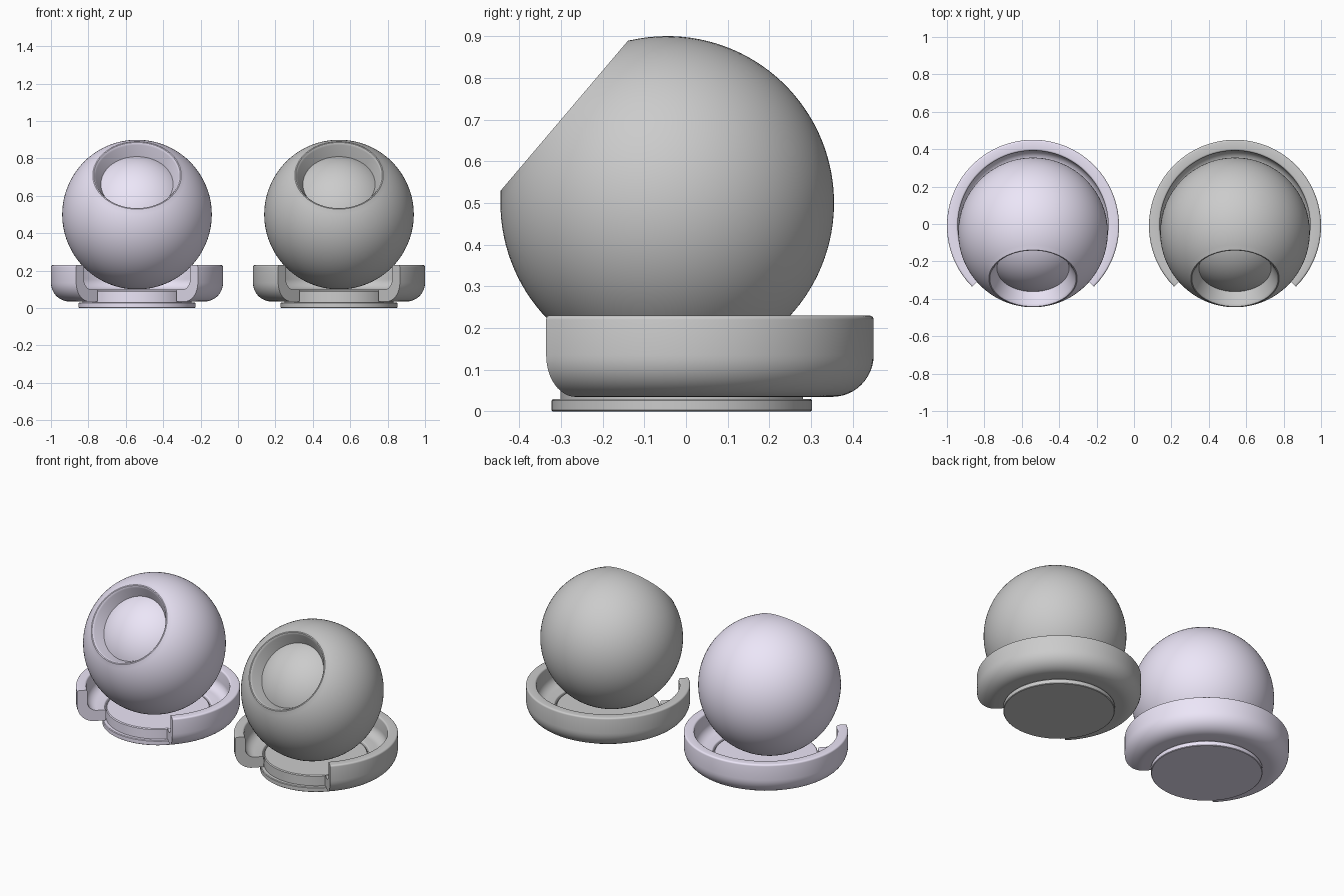
import bpy, bmesh
from math import radians, cos, sin, atan2

if "Cube" in bpy.data.objects:
    bpy.data.objects.remove(bpy.data.objects["Cube"])


def arc(cx, cz, r, a0, a1, n):
    """Points (radius, height) on a circular arc, angles in degrees."""
    return [(cx + r * cos(radians(a0 + (a1 - a0) * i / n)),
             cz + r * sin(radians(a0 + (a1 - a0) * i / n))) for i in range(n + 1)]


def lathe(name, profile, loc, mat, tilt=0.0, start=0, sweep=360, steps=96, closed=False):
    """Revolve a profile about z; a partial sweep of a closed profile gets end caps."""
    bm = bmesh.new()
    full = sweep == 360
    rings = []
    for i in range(steps if full else steps + 1):
        a = radians(start + sweep * i / steps)
        rings.append([bm.verts.new((r * cos(a), r * sin(a), z)) for r, z in profile])
    n = len(profile)
    for i in range(steps):
        p, q = rings[i], rings[(i + 1) % len(rings)]
        for j in range(n if closed else n - 1):
            k = (j + 1) % n
            bm.faces.new((p[j], q[j], q[k], p[k]))
    if closed and not full:
        bm.faces.new(rings[0])
        bm.faces.new(rings[-1])
    bmesh.ops.remove_doubles(bm, verts=bm.verts, dist=1e-5)
    bmesh.ops.recalc_face_normals(bm, faces=bm.faces)
    me = bpy.data.meshes.new(name)
    bm.to_mesh(me)
    bm.free()
    ob = bpy.data.objects.new(name, me)
    bpy.context.collection.objects.link(ob)
    ob.location = loc
    ob.rotation_euler.x = tilt
    if mat:
        me.materials.append(mat)
    bpy.ops.object.select_all(action='DESELECT')
    ob.select_set(True)
    bpy.context.view_layer.objects.active = ob
    bpy.ops.object.shade_smooth_by_angle(angle=radians(35))
    return ob


# Ball: outer shell, rounded lip, sloping recess wall, inner core
ball = arc(0, 0, 0.40, -90, 53, 48)
ball += [(0.2365, 0.3235), (0.231, 0.3235), (0.226, 0.319), (0.222, 0.312)]
ball += arc(0, 0, 0.317, 52.5, 90, 14)
ball[0], ball[-1] = (0, -0.40), (0, 0.317)

# Open tray: upright wall curving into a flat floor
tray = [(0.297, 0.035)]
tray += arc(0.36, 0.135, 0.10, -90, 0, 12)
tray += arc(0.450, 0.220, 0.010, 0, 90, 4)
tray += arc(0.412, 0.220, 0.010, 90, 180, 4)
tray += arc(0.347, 0.155, 0.055, 0, -90, 10)
tray += arc(0.305, 0.092, 0.008, 90, 180, 3)

# Stand: wide foot disc with a narrower disc on it
stand = [(0, 0), (0.309, 0), (0.3125, 0.003), (0.3125, 0.026), (0.309, 0.03),
         (0.291, 0.03), (0.291, 0.088), (0.286, 0.093), (0, 0.093)]

lilac = bpy.data.materials.new("lilac")
lilac.diffuse_color = (0.84, 0.79, 0.94, 1)
lilac.use_nodes = True
lilac.node_tree.nodes["Principled BSDF"].inputs["Base Color"].default_value = lilac.diffuse_color

for side, x, mat in (("left", -0.54, lilac), ("right", 0.54, None)):
    lathe(side + "_ball", ball, (x, -0.045, 0.5), mat, tilt=atan2(0.762, 0.647))
    lathe(side + "_tray", tray, (x, -0.01, 0), mat, start=-45, sweep=270, closed=True)
    lathe(side + "_stand", stand, (x, -0.01, 0), mat)
